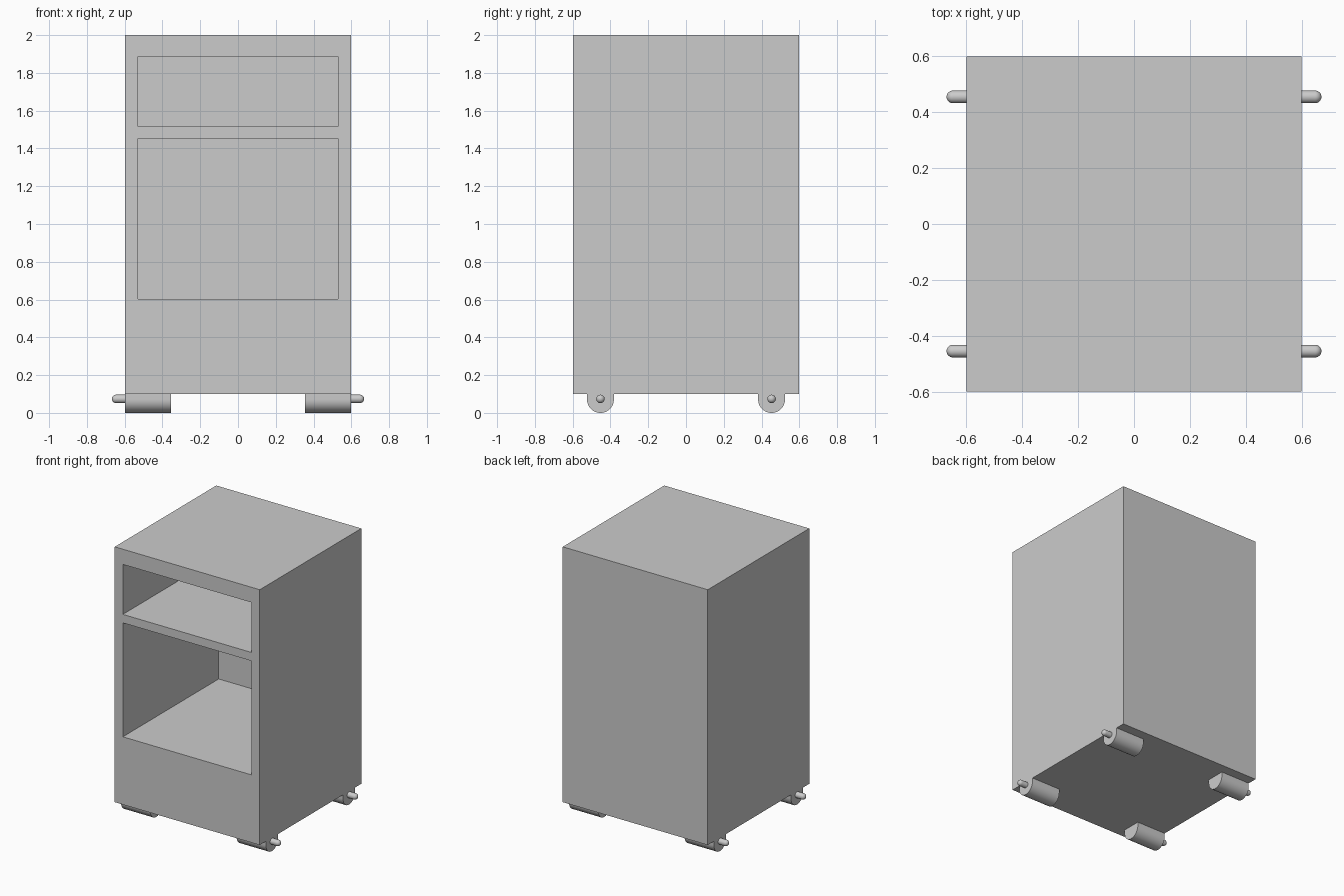
import bpy, bmesh, math
from mathutils import Matrix, Vector

cube = bpy.data.objects.get("Cube")
if cube:
    bpy.data.objects.remove(cube, do_unlink=True)

HALF = 0.597            # half width and depth of the cabinet
BASE, TOP = 0.1, 2.0
INNER_X, INNER_BACK = 0.53, 0.53
WHEEL_Y, FOOT_R = 0.453, 0.071
PIN_R, PIN_Z, PIN_TIP = 0.0225, 0.074, 0.668

grey = bpy.data.materials.new("plain_grey")
grey.use_nodes = True
colour = (0.6, 0.6, 0.6, 1)
grey.diffuse_color = colour
grey.node_tree.nodes["Principled BSDF"].inputs["Base Color"].default_value = colour


def finish(name, bm, smooth=False):
    bmesh.ops.recalc_face_normals(bm, faces=bm.faces)
    mesh = bpy.data.meshes.new(name)
    bm.to_mesh(mesh)
    bm.free()
    mesh.materials.append(grey)
    obj = bpy.data.objects.new(name, mesh)
    bpy.context.collection.objects.link(obj)
    if smooth:
        bpy.ops.object.select_all(action="DESELECT")
        obj.select_set(True)
        bpy.context.view_layer.objects.active = obj
        bpy.ops.object.shade_smooth_by_angle(angle=math.radians(30))
    return obj


def box(name, low, high):
    low, high = Vector(low), Vector(high)
    bm = bmesh.new()
    bmesh.ops.create_cube(bm, size=1)
    bmesh.ops.scale(bm, vec=high - low, verts=bm.verts)
    bmesh.ops.translate(bm, vec=(low + high) / 2, verts=bm.verts)
    return finish(name, bm)


# Cabinet body with two open compartments cut into the front
body = box("cabinet_body", (-HALF, -HALF, BASE), (HALF, HALF, TOP))
for name, bottom, top in (("lower", 0.604, 1.452), ("upper", 1.515, 1.887)):
    cutter = box(name + "_compartment_cutter",
                 (-INNER_X, -1, bottom), (INNER_X, INNER_BACK, top))
    cutter.hide_render = True
    cutter.hide_set(True)
    cut = body.modifiers.new(name + "_compartment", "BOOLEAN")
    cut.operation, cut.solver, cut.object = "DIFFERENCE", "EXACT", cutter


# Foot: a U-shaped profile extruded sideways
def foot(name, sx, sy):
    bm = bmesh.new()
    steps = 24
    profile = [(-FOOT_R, BASE)]
    for i in range(steps + 1):
        a = math.pi * (1 + i / steps)
        profile.append((FOOT_R * math.cos(a), FOOT_R * (1 + math.sin(a))))
    profile.append((FOOT_R, BASE))
    face = bm.faces.new([bm.verts.new((sx * 0.355, sy * WHEEL_Y + y, z))
                         for y, z in profile])
    extruded = bmesh.ops.extrude_face_region(bm, geom=[face])["geom"]
    moved = [g for g in extruded if isinstance(g, bmesh.types.BMVert)]
    bmesh.ops.translate(bm, vec=(sx * (HALF - 0.355), 0, 0), verts=moved)
    finish(name, bm, smooth=True)


# Axle pin: a round-ended rod spun from a quarter-round profile
def pin(name, sx, sy):
    bm = bmesh.new()
    start, dome = HALF - 0.02, PIN_TIP - PIN_R
    points = [(start, 0), (start, PIN_R)]
    points += [(dome + PIN_R * math.sin(a), PIN_R * math.cos(a))
               for a in (math.pi / 2 * i / 6 for i in range(7))]
    verts = [bm.verts.new((x, 0, r)) for x, r in points]
    edges = [bm.edges.new(pair) for pair in zip(verts, verts[1:])]
    bmesh.ops.spin(bm, geom=verts + edges, cent=(0, 0, 0), axis=(1, 0, 0),
                   angle=math.tau, steps=24)
    bmesh.ops.remove_doubles(bm, verts=bm.verts, dist=0.0005)
    bmesh.ops.transform(bm, matrix=Matrix.Diagonal((sx, 1, 1, 1)), verts=bm.verts)
    bmesh.ops.translate(bm, vec=(0, sy * WHEEL_Y, PIN_Z), verts=bm.verts)
    finish(name, bm, smooth=True)


for sx, side in ((1, "left"), (-1, "right")):
    for sy, end in ((-1, "front"), (1, "back")):
        foot(f"{end}_{side}_foot", sx, sy)
        pin(f"{end}_{side}_axle_pin", sx, sy)
